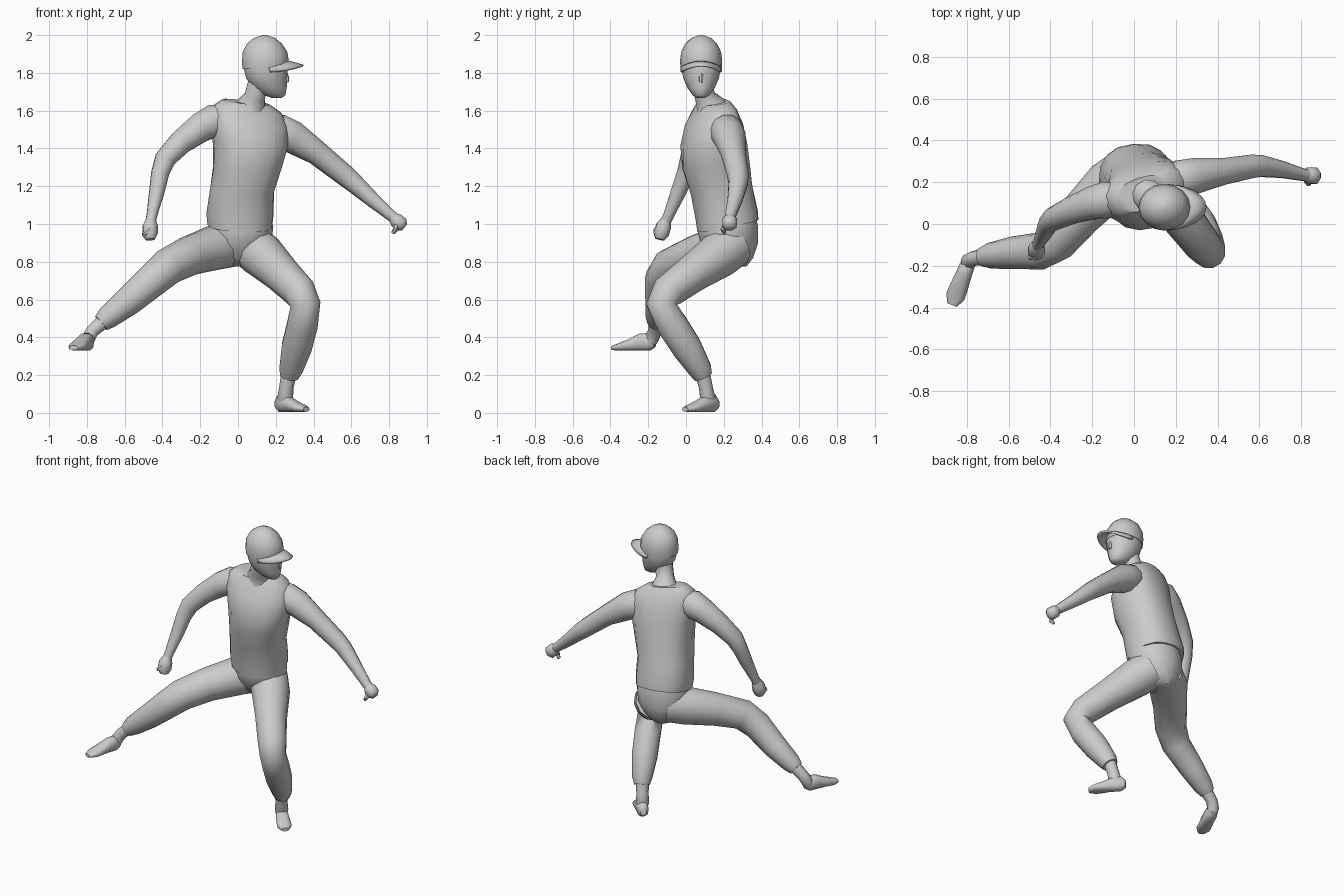
import bpy, bmesh, math
from mathutils import Vector, Matrix


def finish(name, bm, angle=50):
    bmesh.ops.recalc_face_normals(bm, faces=bm.faces)
    me = bpy.data.meshes.new(name)
    bm.to_mesh(me)
    bm.free()
    ob = bpy.data.objects.new(name, me)
    bpy.context.collection.objects.link(ob)
    bpy.ops.object.select_all(action='DESELECT')
    ob.select_set(True)
    bpy.context.view_layer.objects.active = ob
    bpy.ops.object.shade_smooth_by_angle(angle=math.radians(angle))
    return ob


def skin(name, rings, angle=50):
    """Bridge equal rings of points into a closed skin."""
    bm = bmesh.new()
    loops = [[bm.verts.new(p) for p in r] for r in rings]
    n = len(loops[0])
    for a, b in zip(loops, loops[1:]):
        for i in range(n):
            j = (i + 1) % n
            bm.faces.new((a[i], a[j], b[j], b[i]))
    bm.faces.new(loops[0])
    bm.faces.new(loops[-1])
    return finish(name, bm, angle)


def ring(c, u, v, a, b, n=12, box=1.0):
    pts = []
    for i in range(n):
        t = 2 * math.pi * i / n
        ct, st = math.cos(t), math.sin(t)
        pts.append(c + u * a * math.copysign(abs(ct) ** box, ct)
                   + v * b * math.copysign(abs(st) ** box, st))
    return pts


def tube(name, pts, n=12):
    """Round limb along points (x, y, z, radius)."""
    cs = [Vector(p[:3]) for p in pts]
    dirs = [(b - a).normalized() for a, b in zip(cs, cs[1:])]
    u, rings = Vector((0.3, 1, 0.2)), []
    for i, p in enumerate(pts):
        t = (dirs[max(i - 1, 0)] + dirs[min(i, len(dirs) - 1)]).normalized()
        u = (u - t * u.dot(t)).normalized()
        rings.append(ring(cs[i], u, t.cross(u), p[3], p[3], n))
    return skin(name, rings)


def stack(name, rows, n=16, box=0.85):
    """Body section from rows (z, cx, cy, rx, ry, yaw, slope_x, slope_y)."""
    rings = []
    for z, cx, cy, rx, ry, yaw, sx, sy in rows:
        u = Vector((math.cos(yaw), math.sin(yaw), 0))
        v = Vector((-u.y, u.x, 0))
        r = ring(Vector((cx, cy, z)), u, v, rx, ry, n, box)
        for p in r:
            p.z += sx * (p.x - cx) + sy * (p.y - cy)
        rings.append(r)
    return skin(name, rings)


# Shirt and trouser seat
stack("shirt", [
    (0.99, 0.01, 0.222, 0.172, 0.162, 0.08, -0.05, 0.2),
    (1.05, 0.01, 0.215, 0.178, 0.165, 0.08, -0.04, 0.15),
    (1.17, 0.02, 0.19, 0.172, 0.165, 0.12, 0, 0.1),
    (1.30, 0.05, 0.160, 0.182, 0.178, 0.2, 0, 0.05),
    (1.42, 0.065, 0.147, 0.198, 0.170, 0.28, -0.05, 0.05),
    (1.53, 0.06, 0.148, 0.210, 0.140, 0.32, -0.1, 0.05),
    (1.605, 0.05, 0.152, 0.190, 0.100, 0.32, -0.13, 0.1),
    (1.645, 0.045, 0.145, 0.130, 0.078, 0.32, -0.14, 0.12)])
stack("trouser_seat", [
    (1.08, 0.01, 0.215, 0.155, 0.145, 0.08, 0, 0.1),
    (0.98, 0.015, 0.22, 0.172, 0.160, 0.05, 0, 0.1),
    (0.90, 0.01, 0.23, 0.165, 0.152, 0.0, 0, 0),
    (0.82, 0.0, 0.24, 0.125, 0.115, 0.0, 0, 0),
    (0.775, 0.0, 0.25, 0.07, 0.07, 0.0, 0, 0)], box=1.0)

# Arms with fists and thumbs
tube("left_arm", [
    (-0.07, 0.125, 1.555, 0.075), (-0.13, 0.115, 1.545, 0.09), (-0.2, 0.10, 1.51, 0.08),
    (-0.3, 0.065, 1.435, 0.066), (-0.385, 0.025, 1.345, 0.057), (-0.412, 0.0, 1.27, 0.048),
    (-0.43, -0.04, 1.17, 0.041), (-0.455, -0.09, 1.05, 0.029), (-0.463, -0.108, 1.01, 0.028)])
tube("left_fist", [
    (-0.461, -0.104, 1.025, 0.026), (-0.465, -0.118, 0.99, 0.042),
    (-0.466, -0.132, 0.945, 0.043), (-0.463, -0.138, 0.918, 0.026)], 8)
tube("left_thumb", [
    (-0.45, -0.125, 0.995, 0.016), (-0.475, -0.16, 0.965, 0.016), (-0.498, -0.16, 0.945, 0.011)], 6)
tube("right_arm", [
    (0.16, 0.20, 1.50, 0.075), (0.22, 0.215, 1.49, 0.093), (0.29, 0.23, 1.46, 0.088),
    (0.42, 0.25, 1.375, 0.066), (0.56, 0.275, 1.262, 0.058), (0.61, 0.277, 1.22, 0.053),
    (0.71, 0.26, 1.13, 0.041), (0.81, 0.235, 1.045, 0.03), (0.835, 0.232, 1.025, 0.028)])
tube("right_fist", [
    (0.82, 0.233, 1.037, 0.027), (0.838, 0.232, 1.02, 0.042),
    (0.866, 0.23, 0.995, 0.042), (0.882, 0.23, 0.982, 0.022)], 8)
tube("right_thumb", [
    (0.835, 0.215, 1.0, 0.016), (0.835, 0.195, 0.972, 0.015), (0.82, 0.205, 0.952, 0.01)], 6)

# Trouser legs and bare ankles
tube("left_trouser_leg", [
    (-0.03, 0.25, 0.89, 0.12), (-0.12, 0.185, 0.875, 0.122), (-0.26, 0.04, 0.83, 0.106),
    (-0.37, -0.085, 0.775, 0.098), (-0.45, -0.13, 0.705, 0.09), (-0.58, -0.138, 0.592, 0.078),
    (-0.69, -0.152, 0.505, 0.062), (-0.725, -0.157, 0.475, 0.048)])
tube("left_ankle", [
    (-0.7, -0.155, 0.495, 0.042), (-0.77, -0.165, 0.435, 0.036),
    (-0.792, -0.18, 0.395, 0.038), (-0.798, -0.195, 0.36, 0.03)], 10)
tube("right_trouser_leg", [
    (0.06, 0.25, 0.89, 0.12), (0.125, 0.175, 0.835, 0.122), (0.23, 0.03, 0.735, 0.1),
    (0.325, -0.095, 0.64, 0.09), (0.357, -0.13, 0.575, 0.083), (0.342, -0.075, 0.47, 0.084),
    (0.31, 0.005, 0.345, 0.082), (0.28, 0.075, 0.23, 0.064), (0.27, 0.092, 0.192, 0.05)])
tube("right_ankle", [
    (0.272, 0.085, 0.22, 0.042), (0.256, 0.105, 0.135, 0.038),
    (0.25, 0.115, 0.08, 0.042), (0.25, 0.115, 0.04, 0.03)], 10)


# Feet: (distance, centre height, half width, half height)
def foot(name, heel, toe, z):
    a, b = Vector((*heel, z)), Vector((*toe, z))
    d = (b - a).normalized()
    side, up = Vector((-d.y, d.x, 0)), Vector((0, 0, 1))
    profile = [(0.0, 0.045, 0.02, 0.025), (0.12, 0.05, 0.036, 0.048), (0.35, 0.048, 0.039, 0.046),
               (0.6, 0.033, 0.044, 0.031), (0.82, 0.023, 0.046, 0.021), (1.0, 0.017, 0.024, 0.012)]
    skin(name, [ring(a.lerp(b, t) + up * h, side, up, w, k, 10, 0.8) for t, h, w, k in profile])


foot("right_foot", (0.207, 0.165), (0.362, -0.005), 0.002)
foot("left_foot", (-0.785, -0.165), (-0.87, -0.388), 0.327)

# Neck, head turned to +x, nose
tube("neck", [(0.06, 0.14, 1.59, 0.105), (0.075, 0.125, 1.635, 0.075), (0.088, 0.1, 1.675, 0.056),
              (0.105, 0.09, 1.73, 0.058), (0.12, 0.085, 1.8, 0.06)])
flat = (0, 0, 0)
stack("head", [(1.668, 0.205, 0.08, 0.028, 0.022, *flat), (1.682, 0.195, 0.08, 0.056, 0.045, *flat),
               (1.72, 0.168, 0.08, 0.090, 0.072, *flat), (1.77, 0.152, 0.08, 0.108, 0.094, *flat),
               (1.83, 0.146, 0.08, 0.117, 0.106, *flat), (1.87, 0.146, 0.08, 0.112, 0.100, *flat)],
      box=1.0)
tube("nose", [(0.25, 0.08, 1.805, 0.01), (0.259, 0.08, 1.77, 0.013), (0.257, 0.08, 1.75, 0.011)], 6)

# Cap crown and curved brim
stack("cap_crown", [(1.828, 0.145, 0.08, 0.120, 0.109, 0, 0.06, 0), (1.86, 0.145, 0.08, 0.124, 0.112, 0, 0.04, 0),
                    (1.91, 0.143, 0.08, 0.118, 0.106, *flat), (1.955, 0.14, 0.08, 0.093, 0.085, *flat),
                    (1.985, 0.14, 0.08, 0.056, 0.052, *flat), (2.0, 0.14, 0.08, 0.012, 0.012, *flat)], box=1.0)
bm = bmesh.new()
rows = []
for i in range(13):
    t = math.radians(-84 + 14 * i)
    c, s = math.cos(t), math.sin(t)
    y = 0.08 + 0.106 * s
    drop = 0.035 * s * s
    rows.append([bm.verts.new((0.15 + reach * c, y, z - drop))
                 for reach, z in ((0.105, 1.862), (0.15, 1.852), (0.195, 1.838))])
for a, b in zip(rows, rows[1:]):
    for k in range(2):
        bm.faces.new((a[k], a[k + 1], b[k + 1], b[k]))
brim = finish("cap_brim", bm)
mod = brim.modifiers.new("thickness", 'SOLIDIFY')
mod.thickness = 0.01
mod.offset = 0
